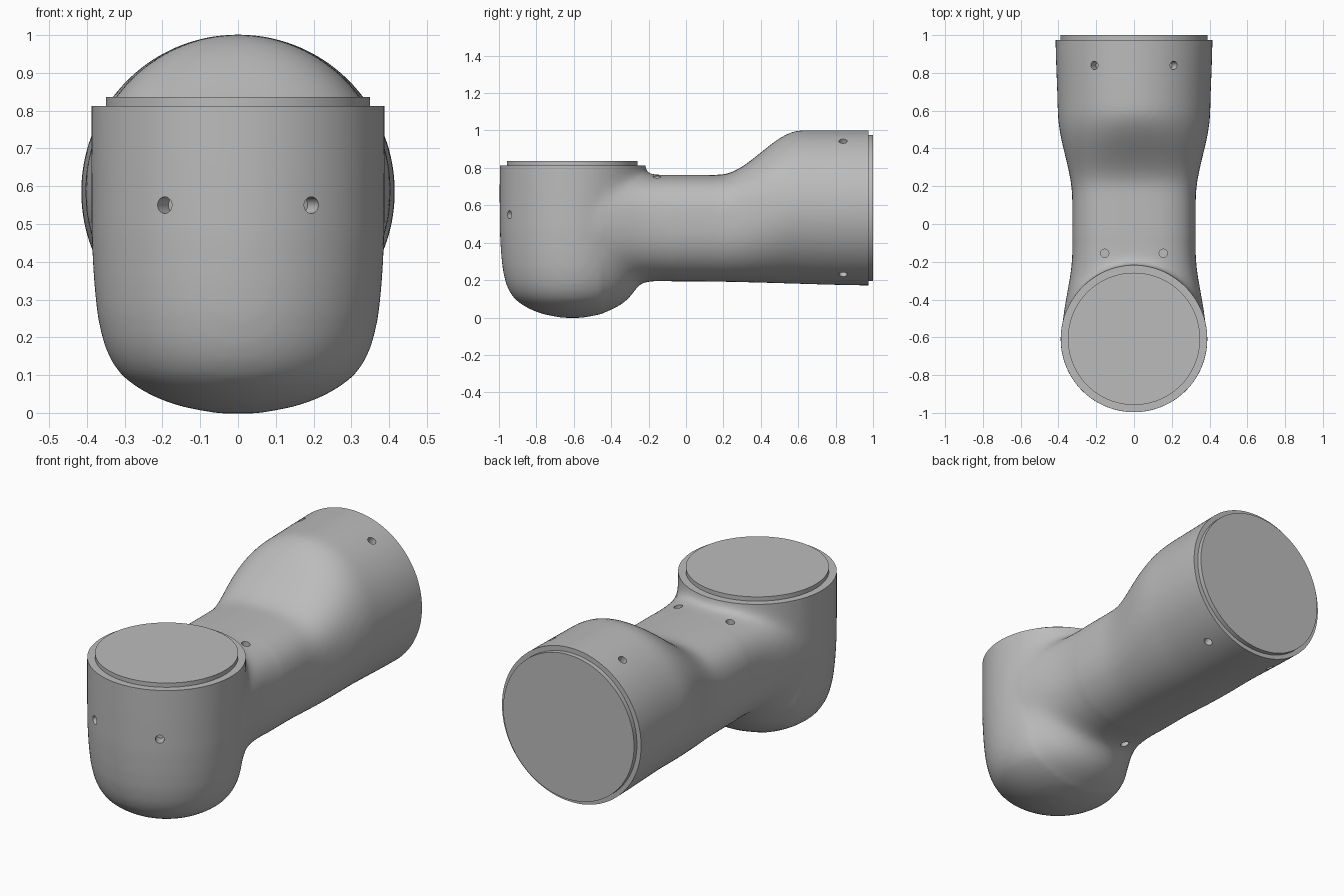
import bpy, bmesh, math
from mathutils import Vector

if "Cube" in bpy.data.objects:
    bpy.data.objects.remove(bpy.data.objects["Cube"])

grey = bpy.data.materials.new("Satin grey")
grey.use_nodes = True
grey.diffuse_color = (0.5, 0.5, 0.5, 1)
grey.node_tree.nodes["Principled BSDF"].inputs["Base Color"].default_value = (0.5, 0.5, 0.5, 1)

CUP_Y, TUBE_Z = -0.608, 0.585   # axes of the upright cup and the rear flange
RIM_Z, REAR_Y = 0.813, 0.975    # planes where the shell is trimmed
SIDES = 72


def ease(a, b, v):
    t = min(max((v - a) / (b - a), 0), 1)
    return t * t * (3 - 2 * t)


def loft(bm, rings):
    """Skin a list of closed rings and cap both ends."""
    rows = [[bm.verts.new(p) for p in ring] for ring in rings]
    for lower, upper in zip(rows, rows[1:]):
        for i in range(len(lower)):
            j = (i + 1) % len(lower)
            bm.faces.new((lower[i], lower[j], upper[j], upper[i]))
    bm.faces.new(rows[0][::-1])
    bm.faces.new(rows[-1])


def cup_ring(r, z):
    angles = [2 * math.pi * i / SIDES for i in range(SIDES)]
    return [(r * math.cos(a), CUP_Y + r * math.sin(a), z) for a in angles]


def tube_ring(y):
    """Flat-topped section in the middle, round section at the rear."""
    rear = ease(0.18, 0.62, y)
    width = 0.327 + 0.05 * ease(-0.15, -0.55, y) + 0.077 * ease(0.13, 0.6, y) + 0.012 * ease(0.55, 1, y)
    top = 0.763 + 0.239 * rear
    bottom = 0.193 - 0.023 * ease(0, 1.1, y)
    middle = 0.5 + (TUBE_Z - 0.5) * rear
    ring = []
    for i in range(SIDES):
        a = 2 * math.pi * i / SIDES
        c, s = math.cos(a), math.sin(a)
        power = 2 / (3.0 - rear) if s > 0 else 2 / (2.3 - 0.3 * rear)
        x = math.copysign(abs(c) ** power, c) * width
        z = middle + math.copysign(abs(s) ** power, s) * (top - middle if s > 0 else middle - bottom)
        ring.append((-x, y, z))
    return ring


def make_object(name, bm):
    bmesh.ops.recalc_face_normals(bm, faces=bm.faces)
    mesh = bpy.data.meshes.new(name)
    bm.to_mesh(mesh)
    bm.free()
    ob = bpy.data.objects.new(name, mesh)
    ob.data.materials.append(grey)
    bpy.context.collection.objects.link(ob)
    return ob


def activate(ob):
    bpy.ops.object.select_all(action='DESELECT')
    ob.select_set(True)
    bpy.context.view_layer.objects.active = ob


def cylinder(bm, start, end, radius, segments):
    axis = Vector(end) - Vector(start)
    made = bmesh.ops.create_cone(bm, cap_ends=True, segments=segments, radius1=radius,
                                 radius2=radius, depth=axis.length)
    turn = axis.to_track_quat('Z', 'Y').to_matrix()
    middle = (Vector(start) + Vector(end)) / 2
    for v in made["verts"]:
        v.co = turn @ v.co + middle


# Shell: upright cup and horizontal tube, fused into one skin
bm = bmesh.new()
profile = [(0.05, -0.002), (0.1, 0.006), (0.16, 0.019), (0.22, 0.041), (0.27, 0.069), (0.31, 0.1),
           (0.338, 0.14), (0.358, 0.19), (0.373, 0.26), (0.382, 0.35), (0.388, 0.47),
           (0.389, 0.65), (0.388, 0.95)]
loft(bm, [cup_ring(r, z) for r, z in profile])
loft(bm, [tube_ring(-0.6 + 0.025 * i) for i in range(69)])
shell = make_object("link_shell", bm)
activate(shell)
remesh = shell.modifiers.new("Fuse", 'REMESH')
remesh.mode = 'VOXEL'
remesh.voxel_size = 0.016
bpy.ops.object.modifier_apply(modifier=remesh.name)

# Soften the skin, with wide fillets where the tube meets the cup
bm = bmesh.new()
bm.from_mesh(shell.data)


def soften(verts, times):
    for _ in range(times):
        bmesh.ops.smooth_vert(bm, verts=verts, factor=0.5, use_axis_x=True,
                              use_axis_y=True, use_axis_z=True)


soften(bm.verts[:], 8)
joint = [v for v in bm.verts if -0.45 < v.co.y < -0.08]
soften([v for v in joint if v.co.z < 0.5], 40)
soften([v for v in joint if v.co.z >= 0.5], 14)

# Trim the rim and the rear end flat
for point, normal in (((0, 0, RIM_Z), (0, 0, 1)), ((0, REAR_Y, 0), (0, 1, 0))):
    # the rim cut only touches the front half
    front_only = normal[2] == 1
    geom = [g for part in (bm.verts, bm.edges, bm.faces) for g in part
            if not front_only or all(v.co.y < -0.1 for v in
                                     ([g] if isinstance(g, bmesh.types.BMVert) else g.verts))]
    cut = bmesh.ops.bisect_plane(bm, geom=geom, plane_co=point, plane_no=normal, clear_outer=True)
    edges = [e for e in cut["geom_cut"] if isinstance(e, bmesh.types.BMEdge)]
    bmesh.ops.contextual_create(bm, geom=edges)
bmesh.ops.recalc_face_normals(bm, faces=bm.faces)
bm.to_mesh(shell.data)
bm.free()

# Blind screw holes, mirrored left and right
bm = bmesh.new()
for side in (-1, 1):
    d = Vector((side * 0.195, -0.337, 0)).normalized()
    hub = Vector((0, CUP_Y, 0.55))
    cylinder(bm, hub + d * 0.33, hub + d * 0.45, 0.022, 20)
    for up in (-1, 1):
        d = Vector((side * 0.21, 0, up * 0.358)).normalized()
        hub = Vector((0, 0.84, TUBE_Z))
        cylinder(bm, hub + d * 0.36, hub + d * 0.48, 0.022, 20)
    cylinder(bm, (side * 0.155, -0.155, 0.71), (side * 0.155, -0.155, 0.83), 0.022, 20)
    cylinder(bm, (side * 0.11, -0.205, 0.26), (side * 0.11, -0.205, 0.1), 0.022, 20)
cutter = make_object("screw_hole_cutter", bm)
cutter.hide_render = True
activate(shell)
holes = shell.modifiers.new("Holes", 'BOOLEAN')
holes.operation = 'DIFFERENCE'
holes.solver = 'EXACT'
holes.object = cutter
bpy.ops.object.modifier_apply(modifier=holes.name)
bpy.data.objects.remove(cutter)

# Raised cover discs on the cup and on the rear end
bm = bmesh.new()
cylinder(bm, (0, CUP_Y, 0.78), (0, CUP_Y, 0.836), 0.35, 96)
top_cover = make_object("top_cover", bm)
bm = bmesh.new()
cylinder(bm, (0, 0.94, TUBE_Z), (0, 1.0, TUBE_Z), 0.39, 96)
rear_cover = make_object("rear_cover", bm)

for ob in (shell, top_cover, rear_cover):
    activate(ob)
    bpy.ops.object.shade_smooth_by_angle(angle=math.radians(35))
